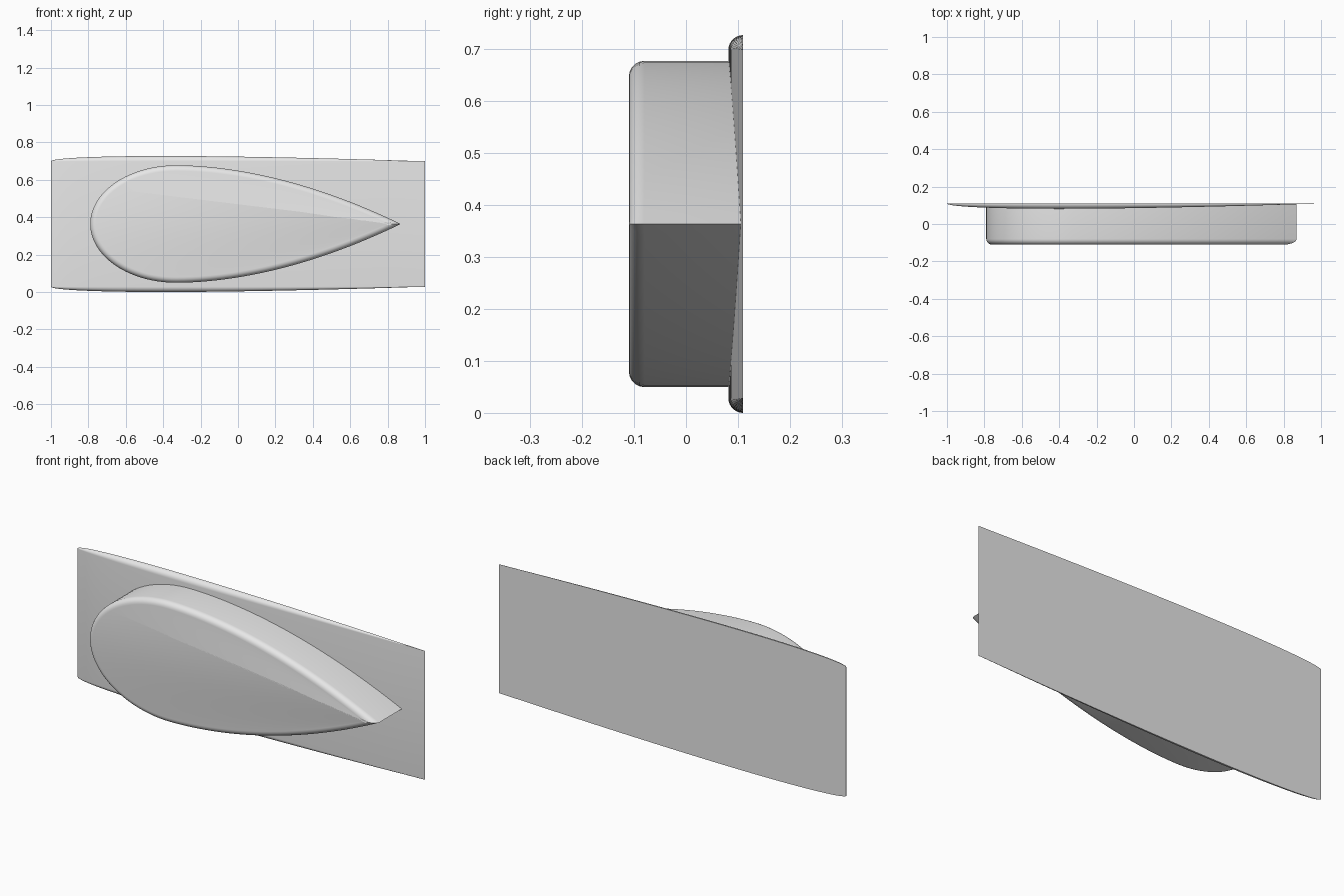
import bpy
import bmesh
import math

cube = bpy.data.objects.get("Cube")
if cube:
    bpy.data.objects.remove(cube, do_unlink=True)

MID_Z = 0.3635   # height of the symmetry plane
BACK_Y = 0.11    # flat rear face
FRONT_Y = -0.11  # flat front of the pod

grey = bpy.data.materials.new("plain grey")
grey.use_nodes = True
grey.diffuse_color = (0.8, 0.8, 0.8, 1)
grey.node_tree.nodes["Principled BSDF"].inputs["Base Color"].default_value = (0.8, 0.8, 0.8, 1)


def finish(bm, name):
    bmesh.ops.recalc_face_normals(bm, faces=bm.faces)
    mesh = bpy.data.meshes.new(name)
    bm.to_mesh(mesh)
    bm.free()
    mesh.materials.append(grey)
    obj = bpy.data.objects.new(name, mesh)
    bpy.context.collection.objects.link(obj)
    bpy.ops.object.select_all(action='DESELECT')
    obj.select_set(True)
    bpy.context.view_layer.objects.active = obj
    bpy.ops.object.shade_smooth_by_angle(angle=math.radians(35))
    return obj


def thickness(c):
    """Wing-section half thickness along the chord, c from 0 to 1."""
    t = 0.2969 * math.sqrt(c) - 0.126 * c - 0.3516 * c**2 + 0.2843 * c**3 - 0.1036 * c**4
    return max(0.0285 * 10 * t, 0.0008)


# Wing plate: flat back, bulged front, rounded upper and lower edges
def build_plate(stations=40, arc=8, core=0.335):
    bm = bmesh.new()
    rings = []
    for i in range(stations + 1):
        c = (i / stations) ** 2
        t = thickness(c)
        ring = []
        for side in (1, -1):
            angles = [math.pi / 2 * k / arc for k in range(arc + 1)]
            for a in (angles if side == 1 else reversed(angles)):
                z = MID_Z + side * (core + t * math.cos(a))
                ring.append(bm.verts.new((2 * c - 1, BACK_Y - t * math.sin(a), z)))
        rings.append(ring)
    for r, s in zip(rings, rings[1:]):
        for k in range(len(r)):
            n = (k + 1) % len(r)
            bm.faces.new((r[k], r[n], s[n], s[k]))
    bm.faces.new(rings[0])
    bm.faces.new(rings[-1])
    return finish(bm, "wing_plate")


# Teardrop pod: elliptical nose, tapering to a sharp tail
def build_pod(nose=-0.79, widest=-0.33, tail=0.87, half=0.314, steps=28):
    upper = []
    for i in range(1, steps):
        a = math.pi / 2 * i / steps
        upper.append((widest - (widest - nose) * math.cos(a), half * math.sin(a)))
    for i in range(steps):
        u = i / steps
        upper.append((widest + (tail - widest) * u, half * (1 - u ** 1.85)))
    outline = [(nose, 0)] + upper + [(tail, 0)] + [(x, -h) for x, h in reversed(upper)]

    bm = bmesh.new()
    front = [bm.verts.new((x, FRONT_Y, MID_Z + h)) for x, h in outline]
    back = [bm.verts.new((x, BACK_Y - 0.001, MID_Z + h)) for x, h in outline]
    cap = bm.faces.new(front)
    bm.faces.new(back)
    for k in range(len(front)):
        n = (k + 1) % len(front)
        bm.faces.new((front[k], front[n], back[n], back[k]))
    bmesh.ops.recalc_face_normals(bm, faces=bm.faces)
    # rounded rim around the front face
    bmesh.ops.bevel(bm, geom=list(cap.edges), offset=0.03, offset_type='OFFSET',
                    segments=5, profile=0.5, affect='EDGES', clamp_overlap=False)
    return finish(bm, "teardrop_pod")


build_plate()
build_pod()
